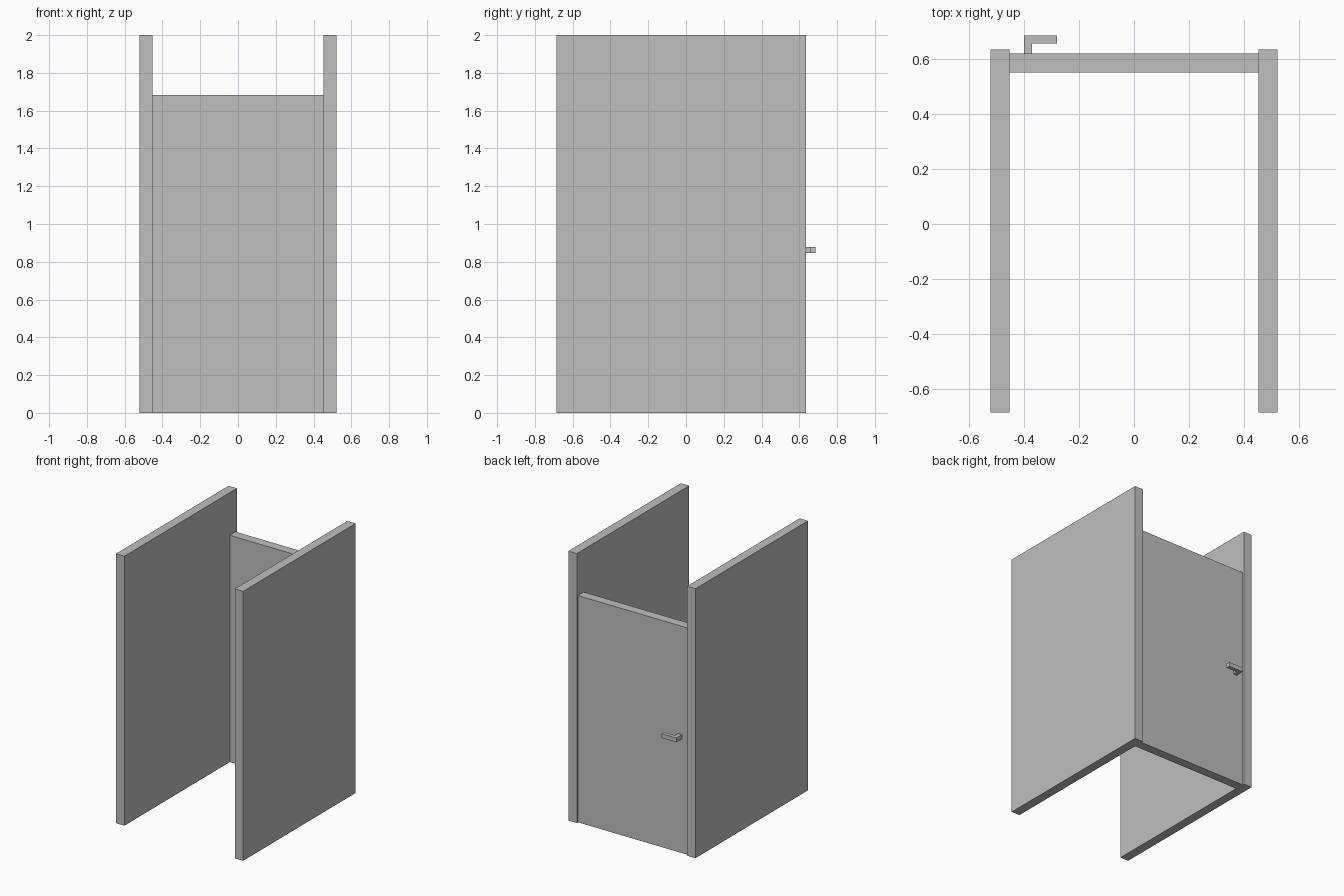
import bpy
import bmesh

cube = bpy.data.objects.get("Cube")
if cube:
    bpy.data.objects.remove(cube, do_unlink=True)

# One plain grey for everything
grey = bpy.data.materials.new("plain_grey")
grey.use_nodes = True
colour = (0.52, 0.52, 0.52, 1)
grey.diffuse_color = colour
grey.node_tree.nodes["Principled BSDF"].inputs["Base Color"].default_value = colour


def prism(name, outline, bottom, top):
    """Extrude a floor-plan outline from bottom to top."""
    bm = bmesh.new()
    face = bm.faces.new([bm.verts.new((x, y, bottom)) for x, y in outline])
    result = bmesh.ops.extrude_face_region(bm, geom=[face])
    for v in result["geom"]:
        if isinstance(v, bmesh.types.BMVert):
            v.co.z = top
    bmesh.ops.recalc_face_normals(bm, faces=bm.faces)
    mesh = bpy.data.meshes.new(name)
    bm.to_mesh(mesh)
    bm.free()
    mesh.materials.append(grey)
    obj = bpy.data.objects.new(name, mesh)
    bpy.context.collection.objects.link(obj)
    return obj


def rectangle(x0, x1, y0, y1):
    return [(x0, y0), (x1, y0), (x1, y1), (x0, y1)]


OUTER, INNER = 0.522, 0.453
DOOR_BACK = 0.62

# Tall side walls
prism("left_wall", rectangle(INNER, OUTER, -0.685, 0.634), 0, 2)
prism("right_wall", rectangle(-OUTER, -INNER, -0.685, 0.634), 0, 2)

# Shorter door between the walls
prism("door", rectangle(-INNER, INNER, 0.551, DOOR_BACK), 0, 1.683)

# L-shaped lever handle on the outside of the door
lever = [(-0.40, DOOR_BACK), (-0.37, DOOR_BACK), (-0.37, 0.656),
         (-0.28, 0.656), (-0.28, 0.685), (-0.40, 0.685)]
prism("door_handle", lever, 0.847, 0.879)
